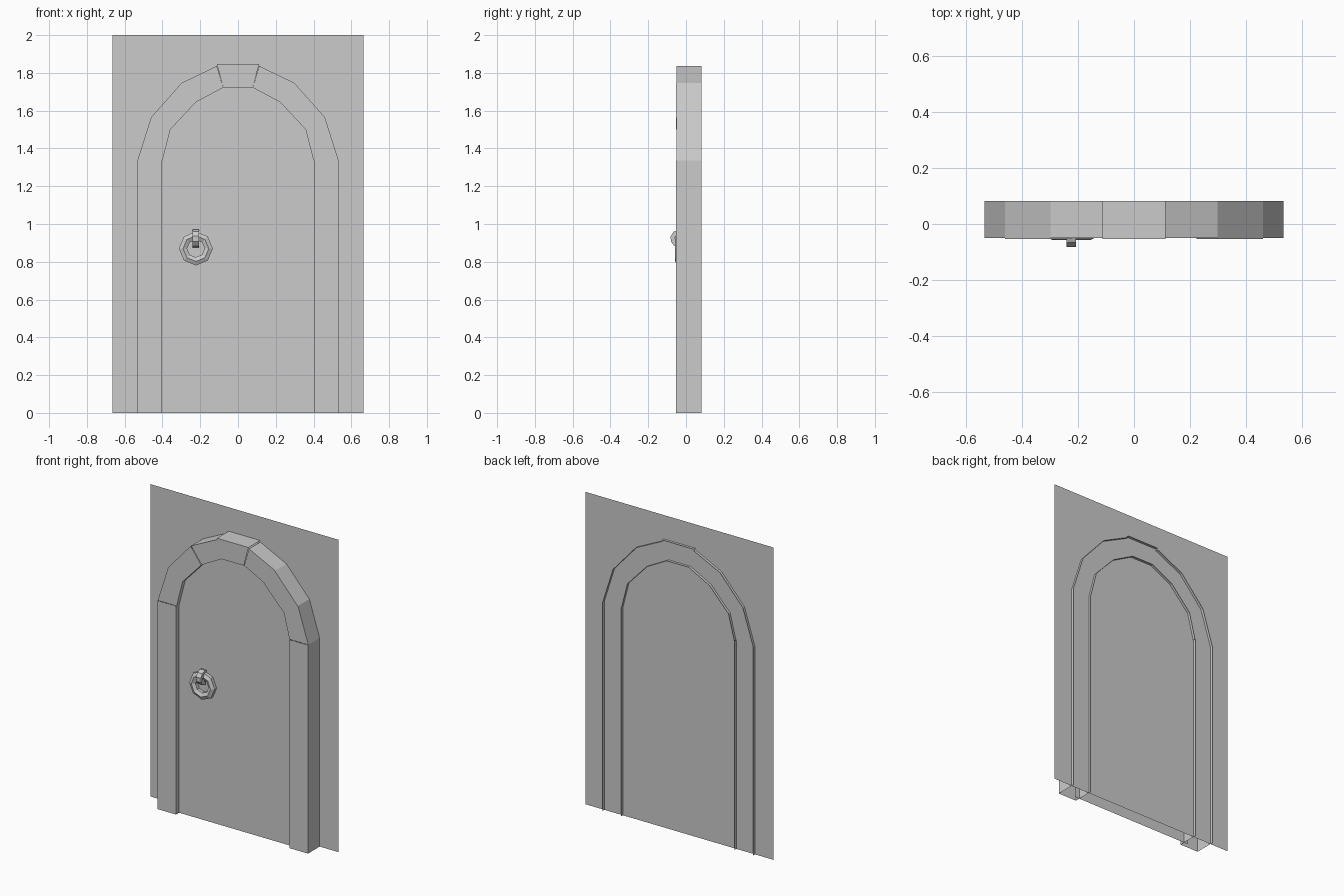
import bpy, bmesh
from math import sin, cos, pi, radians

if "Cube" in bpy.data.objects:
    bpy.data.objects.remove(bpy.data.objects["Cube"])

FRONT, BACK, WALL_Y, DOOR_Y = -0.05, 0.082, 0.065, -0.022


def make(name, verts, faces, fix=True):
    me = bpy.data.meshes.new(name)
    me.from_pydata(verts, [], faces)
    ob = bpy.data.objects.new(name, me)
    bpy.context.collection.objects.link(ob)
    if fix:
        bm = bmesh.new()
        bm.from_mesh(me)
        bmesh.ops.recalc_face_normals(bm, faces=bm.faces)
        bm.to_mesh(me)
        bm.free()
    return ob


def frame_block(name, outer, inner, front=FRONT):
    """Open-backed block: front face plus outer and inner side walls.
    outer / inner are pairs of (x, z) listed clockwise from the front."""
    loop = [outer[0], outer[1], inner[1], inner[0]]
    verts = [(x, front, z) for x, z in loop] + [(x, BACK, z) for x, z in loop]
    return make(name, verts, [(3, 2, 1, 0), (0, 1, 5, 4), (2, 3, 7, 6)], False)


# Flat wall panel at the back
make("wall_panel", [(-0.665, WALL_Y, 0), (0.665, WALL_Y, 0),
                    (0.665, WALL_Y, 2), (-0.665, WALL_Y, 2)], [(0, 1, 2, 3)], False)

# Arch stones (both sides), slightly stepped at the joints, and the posts
outer = [(0.533, 1.335), (0.46, 1.565), (0.298, 1.747), (0.112, 1.845)]
inner = [(0.40, 1.335), (0.358, 1.50), (0.223, 1.645), (0.078, 1.722)]
for side, s in (("left", -1), ("right", 1)):
    def flip(a, b):
        pts = [(s * a[0], a[1]), (s * b[0], b[1])]
        return pts if s < 0 else pts[::-1]
    frame_block(side + "_post", flip((0.533, 0), (0.533, 1.335)),
                flip((0.402, 0), (0.402, 1.335)), FRONT - 0.003)
    for i in range(3):
        step = 0.008 if i == 2 else 0.0
        top = (outer[i + 1][0], outer[i + 1][1] - step)
        frame_block(f"{side}_arch_stone_{i + 1}", flip(outer[i], top),
                    flip(inner[i], inner[i + 1]), FRONT + (0, -0.003, 0.001)[i])
frame_block("keystone", [(-0.112, 1.847), (0.112, 1.847)],
            [(-0.078, 1.722), (0.078, 1.722)], FRONT - 0.003)

# Arched door leaf, set just behind the frame front, edges tucked into the frame
edge = [(a[0] * 0.75 + b[0] * 0.25, a[1] * 0.75 + b[1] * 0.25)
        for a, b in zip(inner, outer)]
half = [(edge[0][0], 0)] + edge
outline = half + [(-x, z) for x, z in reversed(half)]
make("door_leaf", [(x, DOOR_Y, z) for x, z in outline],
     [tuple(range(len(outline)))], False)

# Eight-sided pull ring
CX, CZ, N, M = -0.223, 0.870, 8, 6
verts, faces = [], []
for i in range(N):
    a = pi / 2 + 2 * pi * i / N
    for j in range(M):
        b = 2 * pi * j / M + pi / 6
        r = 0.068 + 0.025 * cos(b)
        verts.append((CX + r * cos(a), -0.036 + 0.021 * sin(b), CZ + r * sin(a)))
        k, l = (i + 1) % N, (j + 1) % M
        faces.append((i * M + j, k * M + j, k * M + l, i * M + l))
make("pull_ring", verts, faces)

# Curved hook holding the ring, rooted in the door
verts, faces = [], []
S = 6
for i in range(S + 1):
    a = radians(60 + 210 * i / S)
    for r, x in ((0.047, -0.241), (0.047, -0.206), (0.024, -0.206), (0.024, -0.241)):
        verts.append((x, -0.036 + r * cos(a), 0.923 + r * sin(a)))
    if i:
        p, q = 4 * i - 4, 4 * i
        faces += [(p + j, p + (j + 1) % 4, q + (j + 1) % 4, q + j) for j in range(4)]
faces += [(0, 1, 2, 3), (4 * S, 4 * S + 1, 4 * S + 2, 4 * S + 3)]
make("ring_hook", verts, faces)
